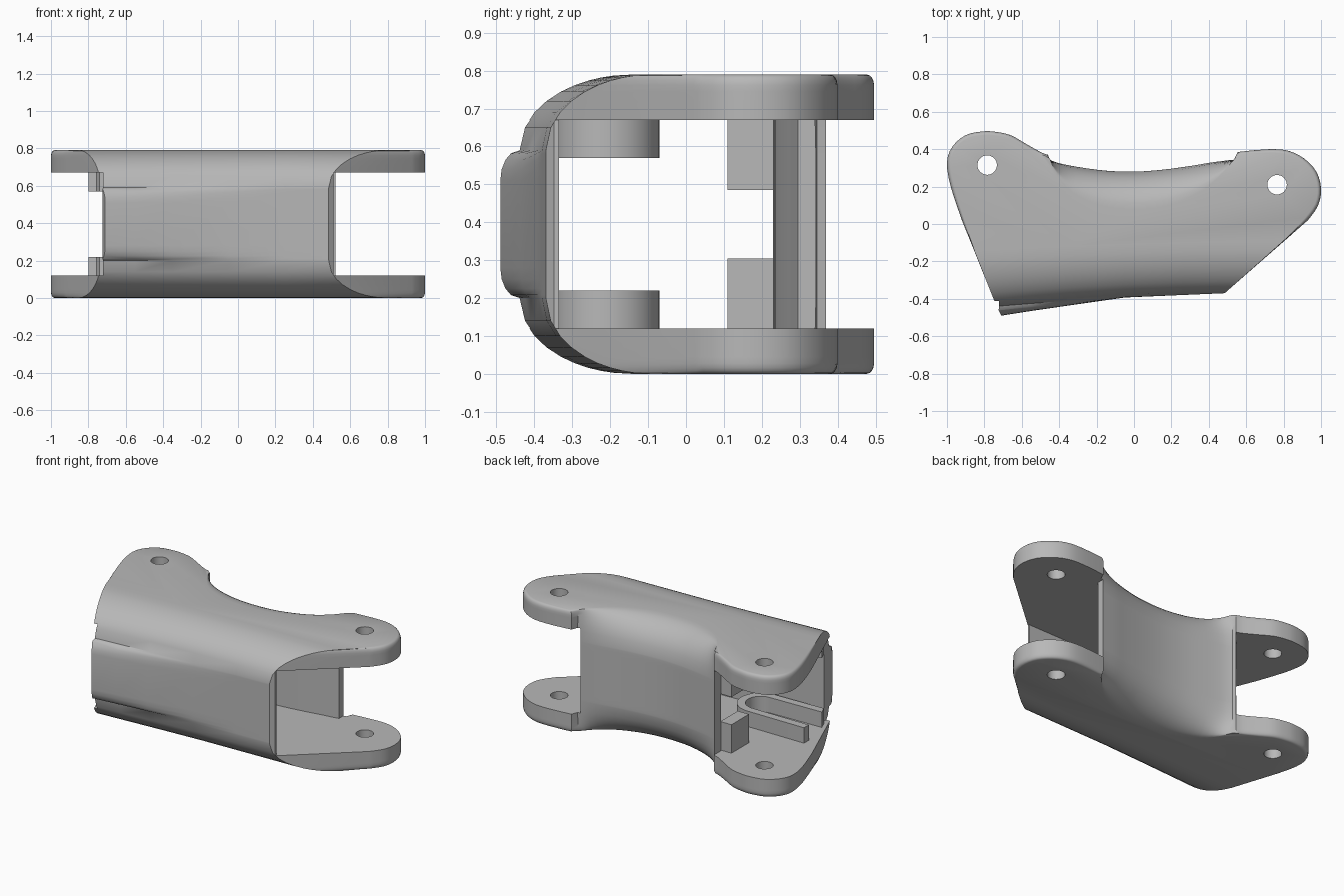
import bpy, bmesh, math
from mathutils import Vector

old = bpy.data.objects.get("Cube")
if old:
    bpy.data.objects.remove(old, do_unlink=True)

H = 0.79            # overall height
FLOOR, CEIL = 0.12, 0.67   # inner faces of the two plates
HOLES = [Vector((-0.785, 0.315)), Vector((0.765, 0.21))]

grey = bpy.data.materials.new("plain grey")
grey.use_nodes = True
grey.diffuse_color = (0.48, 0.48, 0.48, 1)
grey.node_tree.nodes["Principled BSDF"].inputs["Base Color"].default_value = (0.48, 0.48, 0.48, 1)


def loft(name, rings):
    """Closed solid from stacked rings of equal length."""
    bm = bmesh.new()
    rows = [[bm.verts.new(p) for p in ring] for ring in rings]
    n = len(rows[0])
    for a, b in zip(rows, rows[1:]):
        for i in range(n):
            j = (i + 1) % n
            bm.faces.new((a[i], a[j], b[j], b[i]))
    bm.faces.new(rows[0][::-1])
    bm.faces.new(rows[-1])
    bmesh.ops.recalc_face_normals(bm, faces=bm.faces)
    mesh = bpy.data.meshes.new(name)
    bm.to_mesh(mesh)
    bm.free()
    mesh.materials.append(grey)
    ob = bpy.data.objects.new(name, mesh)
    bpy.context.collection.objects.link(ob)
    return ob


def prism(name, outline, z0, z1):
    return loft(name, [[(p[0], p[1], z) for p in outline] for z in (z0, z1)])


def spline(pts, steps=3):
    """Catmull-Rom smoothing of a list of tuples."""
    p = [Vector(q) for q in pts]
    p = [p[0]] + p + [p[-1]]
    out = []
    for i in range(1, len(p) - 2):
        a, b, c, d = p[i - 1:i + 3]
        for k in range(steps):
            t = k / steps
            out.append(0.5 * (2 * b + (c - a) * t + (2 * a - 5 * b + 4 * c - d) * t * t
                              + (3 * b - a - 3 * c + d) * t ** 3))
    return out + [p[-2]]


def smooth(ob):
    bpy.ops.object.select_all(action='DESELECT')
    ob.select_set(True)
    bpy.context.view_layer.objects.active = ob
    bpy.ops.object.shade_smooth_by_angle(angle=math.radians(32))


# Plan outline: (mid-height point, point at top and bottom, rounding height, ridge offset)
outline = []

# Front wall, strongly rounded over, with a raised ridge fading out from the right end
front = [((-0.735, -0.44), (-0.855, -0.14), (0.025, -0.05)),
         ((-0.55, -0.425), (-0.58, -0.13), (0, -0.04)),
         ((-0.35, -0.41), (-0.35, -0.12), (0, -0.026)),
         ((-0.05, -0.39), (-0.05, -0.11), (0, -0.003)),
         ((0.25, -0.38), (0.3, -0.10), (0, 0)),
         ((0.485, -0.37), (0.80, -0.09), (0, 0))]
for mid, top, ridge in front:
    outline.append((Vector(mid), Vector(top), 0.20, Vector(ridge)))


def add_ear(points, centre):
    for p in spline(points):
        inset = p + (centre - p).normalized() * 0.02
        outline.append((p, inset, 0.03, Vector((0, 0))))


add_ear([(0.93, 0.02), (0.985, 0.1), (1.0, 0.19), (0.975, 0.28), (0.91, 0.35),
         (0.83, 0.39), (0.75, 0.4), (0.65, 0.395), (0.555, 0.385)], HOLES[1])

# Scooped back: x, y at mid height, then x, y of the rim
back = spline([(0.54, 0.345, 0.53, 0.34), (0.42, 0.33, 0.44, 0.24), (0.3, 0.31, 0.34, 0.165),
               (0.15, 0.29, 0.18, 0.1), (0, 0.28, 0, 0.08), (-0.15, 0.285, -0.18, 0.1),
               (-0.3, 0.305, -0.33, 0.17), (-0.4, 0.325, -0.41, 0.26),
               (-0.455, 0.345, -0.45, 0.35)])
for q in back:
    outline.append((Vector(q[:2]), Vector(q[2:]), 0.22, Vector((0, 0))))

add_ear([(-0.46, 0.37), (-0.5, 0.385), (-0.58, 0.43), (-0.66, 0.475), (-0.74, 0.493),
         (-0.81, 0.495), (-0.9, 0.475), (-0.97, 0.415), (-1.0, 0.33), (-0.98, 0.2),
         (-0.92, 0.02)], HOLES[0])

# Layers from bottom to top, mirrored about mid height
half = [0, 0.003, 0.008, 0.016, 0.028, 0.045, 0.07, 0.1, 0.14, 0.2, 0.208, 0.225, 0.25, 0.28]
rings = []
for z in half + [H - h for h in reversed(half)]:
    depth = min(z, H - z)
    k = min(max((0.28 - depth) / 0.08, 0), 1)
    swell = math.sqrt(1 - k * k)
    ring = []
    for mid, top, r, ridge in outline:
        t = max(0, (r - depth) / r)
        w = 1 - math.sqrt(max(0, 1 - t * t))
        p = mid.lerp(top, w) + ridge * swell
        ring.append((p.x, p.y, z))
    rings.append(ring)
body = loft("link_body", rings)

# Inner channel, open at both ends, leaving a front and a back wall
inner_back = [(q[0], q[1] - 0.05) for q in back if -0.44 < q[0] < 0.5]
channel = ([(-1.2, -0.6), (-0.73, -0.6), (-0.72, -0.39), (-0.05, -0.345), (0.51, -0.335),
            (0.51, -0.6), (1.2, -0.6), (1.2, 0.6), (0.52, 0.6), (0.52, 0.295)]
           + inner_back + [(-0.46, 0.295), (-0.46, 0.6), (-1.2, 0.6)])
cutters = [prism("channel_cutter", channel, FLOOR, CEIL)]

# Hinge pin holes
for c in HOLES:
    circle = [(c.x + 0.052 * math.cos(a * math.pi / 16), c.y + 0.052 * math.sin(a * math.pi / 16))
              for a in range(32)]
    cutters.append(prism("hole_cutter", circle, -0.1, H + 0.1))

for cutter in cutters:
    cutter.hide_render = True
    mod = body.modifiers.new("cut", 'BOOLEAN')
    mod.operation = 'DIFFERENCE'
    mod.solver = 'EXACT'
    mod.object = cutter
    bpy.context.view_layer.objects.active = body
    bpy.ops.object.modifier_apply(modifier=mod.name)
    bpy.data.objects.remove(cutter, do_unlink=True)
smooth(body)

# U-shaped guide rails and small stops, one set on each plate
def arc(r):
    return [(-0.39 + r * math.cos(a), -0.21 + r * math.sin(a))
            for a in (math.pi / 2 - i * math.pi / 16 for i in range(17))]


rail = ([(-0.80, -0.07)] + arc(0.14) + [(-0.74, -0.36), (-0.76, -0.31)]
        + arc(0.09)[::-1] + [(-0.80, -0.12)])
stop = [(-0.53, 0.11), (-0.45, 0.11), (-0.45, 0.29), (-0.53, 0.29)]
for side in ("lower", "upper"):
    for name, shape, height in (("guide_rail", rail, 0.10), ("stop", stop, 0.185)):
        z0, z1 = FLOOR - 0.01, FLOOR + height
        if side == "upper":
            z0, z1 = H - z1, H - z0
        smooth(prism(side + "_" + name, shape, z0, z1))
